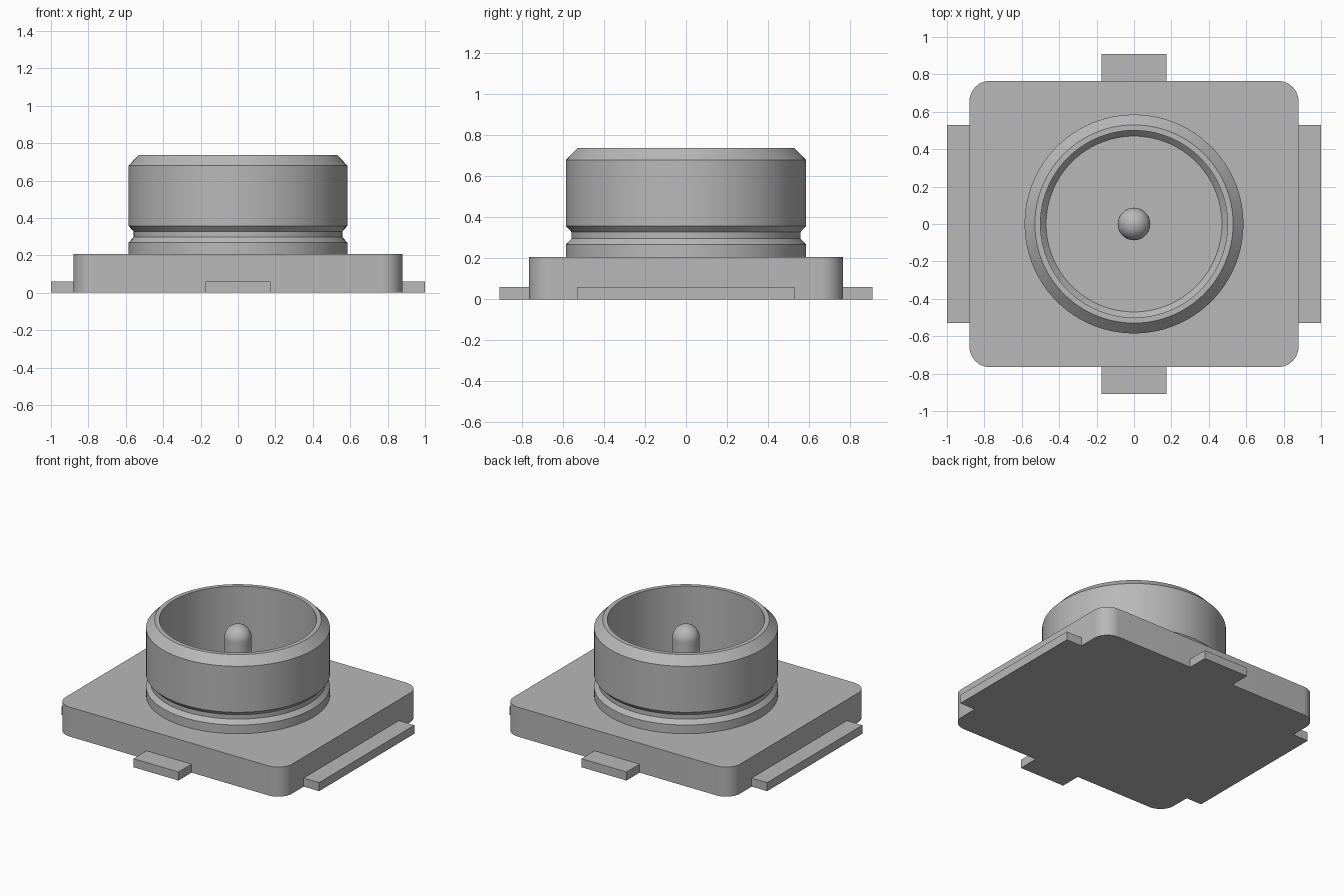
import bpy, bmesh
from math import cos, sin, pi, radians

cube = bpy.data.objects.get("Cube")
if cube:
    bpy.data.objects.remove(cube, do_unlink=True)

GREY = (0.48, 0.48, 0.48, 1)
mat = bpy.data.materials.new("plain grey")
mat.use_nodes = True
mat.diffuse_color = GREY
mat.node_tree.nodes["Principled BSDF"].inputs["Base Color"].default_value = GREY


def finish(name, bm, smooth=True):
    """Turn a bmesh into a named, coloured object."""
    bmesh.ops.remove_doubles(bm, verts=bm.verts, dist=1e-5)
    bmesh.ops.recalc_face_normals(bm, faces=bm.faces)
    mesh = bpy.data.meshes.new(name)
    bm.to_mesh(mesh)
    bm.free()
    mesh.materials.append(mat)
    obj = bpy.data.objects.new(name, mesh)
    bpy.context.collection.objects.link(obj)
    if smooth:
        bpy.ops.object.select_all(action="DESELECT")
        obj.select_set(True)
        bpy.context.view_layer.objects.active = obj
        bpy.ops.object.shade_smooth_by_angle(angle=radians(25))
    return obj


def box(bm, x0, x1, y0, y1, z0, z1):
    """Add an axis-aligned box."""
    verts = bmesh.ops.create_cube(bm, size=1)["verts"]
    bmesh.ops.scale(bm, vec=(x1 - x0, y1 - y0, z1 - z0), verts=verts)
    bmesh.ops.translate(bm, vec=((x0 + x1) / 2, (y0 + y1) / 2, (z0 + z1) / 2), verts=verts)


def lathe(name, profile, steps, closed=False):
    """Spin a (radius, height) profile around z."""
    bm = bmesh.new()
    verts = [bm.verts.new((r, 0, z)) for r, z in profile]
    edges = [bm.edges.new(pair) for pair in zip(verts, verts[1:])]
    if closed:
        edges.append(bm.edges.new((verts[-1], verts[0])))
    bmesh.ops.spin(bm, geom=verts + edges, cent=(0, 0, 0), axis=(0, 0, 1),
                   angle=2 * pi, steps=steps)
    return finish(name, bm)


HX, HY, TOP = 0.88, 0.765, 0.207
TAB = 0.06

# Base plate with rounded upright corners
bm = bmesh.new()
box(bm, -HX, HX, -HY, HY, 0, TOP)
upright = [e for e in bm.edges if abs(e.verts[0].co.z - e.verts[1].co.z) > 0.1]
bmesh.ops.bevel(bm, geom=upright, offset=0.11, segments=10, profile=0.5, affect="EDGES")
finish("base_plate", bm)

# Solder tabs on the four sides
for side, s in (("left", 1), ("right", -1)):
    bm = bmesh.new()
    box(bm, *sorted((s * HX, s)), -0.528, 0.528, 0, TAB)
    finish(side + "_tab", bm, False)
for side, s in (("back", 1), ("front", -1)):
    bm = bmesh.new()
    box(bm, -0.175, 0.175, *sorted((s * HY, s * 0.91)), 0, TAB)
    finish(side + "_tab", bm, False)

# Hollow barrel with a snap groove and chamfered rim
lathe("barrel", [
    (0.585, TOP), (0.585, 0.268), (0.558, 0.297), (0.558, 0.328), (0.585, 0.357),
    (0.585, 0.68), (0.53, 0.737), (0.5, 0.737), (0.5, 0.24), (0.47, TOP),
], 96, closed=True)

# Centre contact pin with a domed tip
R, SHOULDER = 0.087, 0.613
dome = [(R * cos(i * pi / 20), SHOULDER + R * sin(i * pi / 20)) for i in range(10)]
lathe("centre_pin", [(R, TOP)] + dome + [(0, SHOULDER + R)], 40)
